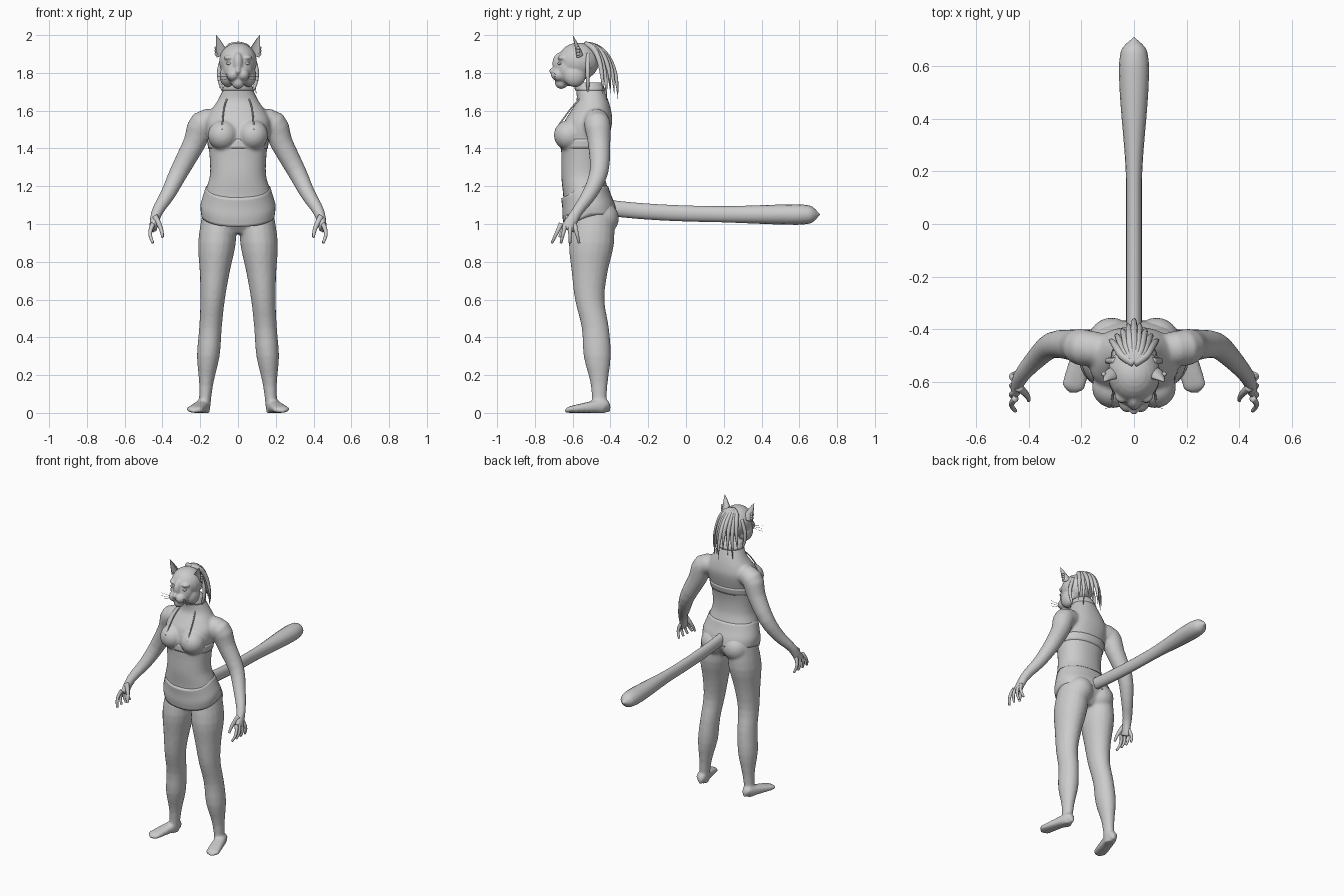
import bpy, bmesh, math
from math import sin, cos, sqrt, pi
from mathutils import Vector, Matrix

if "Cube" in bpy.data.objects:
    bpy.data.objects.remove(bpy.data.objects["Cube"], do_unlink=True)

grey = bpy.data.materials.new("plain grey")
grey.use_nodes = True
grey.diffuse_color = (0.6, 0.6, 0.6, 1)
grey.node_tree.nodes["Principled BSDF"].inputs["Base Color"].default_value = grey.diffuse_color

LEFT_AND_RIGHT = (1, -1)


def smooth_path(rows, steps):
    """Catmull-Rom interpolation through rows of equal length."""
    last = len(rows) - 1
    result = []
    for i in range(last):
        before, start, end, after = (rows[min(max(i + k, 0), last)] for k in (-1, 0, 1, 2))
        for step in range(steps):
            t = step / steps
            row = []
            for a, b, c, d in zip(before, start, end, after):
                slope, bend, twist = c - a, 2 * a - 5 * b + 4 * c - d, 3 * (b - c) + d - a
                row.append(b + t * (slope + t * (bend + t * twist)) / 2)
            result.append(row)
    result.append(list(rows[last]))
    return result


def sweep(rule, count=6):
    """Rows of a path given by a rule of t running from 0 to 1."""
    return [rule(j / (count - 1)) for j in range(count)]


def tube(bm, rows, side=1, level=False, sides=20, power=1.0, dip=0.0, grow=0.0, hollow=False):
    """Skin ellipses along rows of x, y, z, radius and an optional second radius."""
    rows = smooth_path(rows, 3)
    centres = [Vector(row[:3]) for row in rows]
    rings = []
    for i, (row, centre) in enumerate(zip(rows, centres)):
        along = (centres[min(i + 1, len(rows) - 1)] - centres[max(i - 1, 0)]).normalized()
        if level:
            along = Vector((0, 0, 1))
        reference = Vector((0, 0, 1)) if abs(along.x) > 0.9 else Vector((1, 0, 0))
        across = (reference - along * reference.dot(along)).normalized()
        depth = along.cross(across)
        ring = []
        for k in range(sides):
            angle = math.tau * k / sides
            c, s = (math.copysign(abs(q) ** power, q) for q in (cos(angle), sin(angle)))
            lowered = dip * max(0, -s)
            if hollow and s < 0:
                s *= -0.4
            point = centre + across * c * max(row[3] + grow, 0.001) + depth * s * max(row[-1] + grow, 0.001)
            ring.append(bm.verts.new((point.x * side, point.y, point.z - lowered)))
        rings.append(ring)
    for lower, upper in zip(rings, rings[1:]):
        for k in range(sides):
            following = (k + 1) % sides
            bm.faces.new((lower[k], lower[following], upper[following], upper[k]))
    bm.faces.new(rings[0])
    bm.faces.new(rings[-1])


def ball(bm, centre, radius, stretch=(1, 1, 1)):
    scale = [radius * factor for factor in stretch]
    matrix = Matrix.Translation(centre) @ Matrix.Diagonal((*scale, 1))
    bmesh.ops.create_uvsphere(bm, u_segments=20, v_segments=14, radius=1, matrix=matrix)


def ball_pair(bm, centre, radius, stretch=(1, 1, 1)):
    for side in LEFT_AND_RIGHT:
        ball(bm, (centre[0] * side, *centre[1:]), radius, stretch)


def finish(bm, name, voxel=0.0):
    """Make the object; with a voxel size its parts blend into one skin."""
    bmesh.ops.recalc_face_normals(bm, faces=bm.faces)
    for face in bm.faces:
        face.smooth = True
    mesh = bpy.data.meshes.new(name)
    bm.to_mesh(mesh)
    bm.free()
    mesh.materials.append(grey)
    part = bpy.data.objects.new(name, mesh)
    bpy.context.collection.objects.link(part)
    if voxel:
        blend = part.modifiers.new("blend", "REMESH")
        blend.mode = "VOXEL"
        blend.voxel_size = voxel
        blend.use_smooth_shade = True
        soften = part.modifiers.new("soften", "SMOOTH")
        soften.factor = 0.5
        soften.iterations = 5


# Torso cross-sections at equal heights from crotch to neck
half_widths = (.08, .19, .18, .15, .15, .16, .17, .11, .06)
fronts = (.57, .64, .65, .66, .66, .66, .64, .58, .59)
backs = (.43, .37, .4, .43, .43, .41, .39, .41, .45)
torso = smooth_path([(0, -(front + back) / 2, .95 + i / 10, width, (front - back) / 2)
                     for i, (width, front, back) in enumerate(zip(half_widths, fronts, backs))], 2)

# Leg cross-sections at equal heights from floor to hip
leg_radii = (.03, .037, .06, .06, .065, .08, .1, .09)
leg_depths = (.46, .46, .47, .48, .51, .51, .5, .49)
leg = [(.18 - .08 * i / 7, -depth, .15 * i, radius, radius * 1.2)
       for i, (radius, depth) in enumerate(zip(leg_radii, leg_depths))]


# Foot: its half height equals its centre height, so the sole is on the floor
def foot(t):
    rounding = sqrt(1 - abs(2 * t - 1) ** 6)
    height = (.042 - .028 * t) * rounding
    return .17 + .07 * t, -.4 - .25 * t, height, (.035 + .012 * t) * rounding, height


# Arm from inside the shoulder to the end of the palm
arm = [(.1, -.48, 1.55, .06), (.19, -.47, 1.53, .07), (.23, -.46, 1.43, .06), (.31, -.46, 1.28, .05),
       (.37, -.51, 1.16, .04), (.43, -.58, 1.06, .03), (.45, -.63, .97, .02, .04)]
arm = [(*row[:4], row[-1]) for row in arm]

body = bmesh.new()
tube(body, torso, level=True, sides=32, power=.9)
for side in LEFT_AND_RIGHT:
    tube(body, leg, side, level=True)
    tube(body, sweep(foot, 10), side, power=.75)
    tube(body, arm, side)
ball_pair(body, (.08, -.62, 1.47), .08)
ball_pair(body, (.085, -.445, 1.03), .09)
finish(body, "body", voxel=.009)

# Fingers and thumbs, gently curled
hands = bmesh.new()
for side in LEFT_AND_RIGHT:
    for i in range(4):
        base, lean = -.59 - .024 * i, .024 * (i - 1)
        tube(hands, sweep(lambda t: (.45 + .015 * sin(pi * t), base - lean * t, 1 - .1 * t, .013 - .006 * t)),
             side, sides=10)
    tube(hands, sweep(lambda t: (.44 - .04 * sin(pi * t / 2), -.62 - .05 * t, 1.04 - .11 * t, .017 - .01 * t)),
         side, sides=10)
finish(hands, "fingers")

# Feline head: skull, face, nose bridge, chin, nose, muzzle, cheeks and brows
head = bmesh.new()
ball(head, (0, -.57, 1.86), .1, (1, 1.1, 1))
ball(head, (0, -.62, 1.82), .09, (.9, .8, 1))
ball(head, (0, -.66, 1.85), .06, (.5, .8, 1))
ball(head, (0, -.66, 1.75), .035)
ball(head, (0, -.71, 1.81), .015)
ball_pair(head, (.026, -.67, 1.79), .035, (1, 1.3, 1))
ball_pair(head, (.055, -.59, 1.785), .06, (.7, 1, 1))
ball_pair(head, (.045, -.65, 1.88), .03, (1, 1, .5))
finish(head, "head", voxel=.006)

# Eyes
eyes = bmesh.new()
ball_pair(eyes, (.047, -.667, 1.85), .016, (1, .8, .5))
finish(eyes, "eyes")

# Ears: hollow pointed leaves, with beads along the outer edge
ears, beads = bmesh.new(), bmesh.new()
for side in LEFT_AND_RIGHT:
    tube(ears, sweep(lambda t: (.08 + .035 * t, -.58 - .02 * t, 1.89 + .11 * t, .036 * (1 - t) ** .8)),
         side, hollow=True)
for i in range(3):
    ball_pair(beads, (.115, -.57, 1.9 + .016 * i), .009)
finish(ears, "ears")
finish(beads, "ear_beads")

# Whiskers, fanning out from the muzzle
whiskers = bmesh.new()
for side in LEFT_AND_RIGHT:
    for fan in (-1, 0, 1):
        tube(whiskers, sweep(lambda t: (.04 + .07 * t, -.69 - .01 * t, 1.78 + .01 * fan * (1 + t), .001)),
             side, sides=5)
finish(whiskers, "whiskers")

# Hair: a knot, locks arching down behind, and one lock on each side of the neck
hair = bmesh.new()
ball(hair, (0, -.51, 1.92), .05, (1, 1, .7))
for i in range(-4, 5):
    reach = .17 - .02 * abs(i)
    fall = .29 - .03 * (i % 3)
    tube(hair, sweep(lambda t: (.024 * i * sqrt(t), -.53 + reach * sin(pi * t / 2), 1.95 - fall * t * t,
                                .016 * sqrt(1 - t * t))), sides=9)
for side in LEFT_AND_RIGHT:
    tube(hair, sweep(lambda t: (.07 + .03 * sin(pi * t), -.52, 1.9 - .22 * t, .013 * sqrt(1 - t * t))),
         side, sides=9)
finish(hair, "hair_locks")


# Tail, swelling to a rounded club
def tail_rule(t):
    swell = min(max((t - .5) / .4, 0), 1)
    swell *= swell * (3 - 2 * swell)
    dome = sqrt(1 - max(0, 10 * t - 9) ** 2) if t < 1 else 0
    return 0, -.44 + 1.15 * t, 1.05 + .04 * (1 - t) ** 4, (.03 + .027 * swell) * dome, (.042 + .012 * swell) * dome


tail = bmesh.new()
tube(tail, sweep(tail_rule, 30), sides=16)
finish(tail, "tail")

# Briefs, with a waistline that dips at the front
briefs = bmesh.new()
tube(briefs, torso[2:6], level=True, sides=32, power=.9, dip=.065, grow=.005)
finish(briefs, "briefs")

# Halter top: chest band and neck straps
halter = bmesh.new()
tube(halter, torso[9:11], level=True, sides=32, power=.9, grow=.004)
for side in LEFT_AND_RIGHT:
    tube(halter, [(.055, -.555, 1.67, .004), (.075, -.61, 1.61, .004), (.085, -.69, 1.5, .004)], side, sides=8)
finish(halter, "halter_top")

# Collar round the neck
collar = bmesh.new()
tube(collar, torso[15:17], level=True, sides=24, grow=.006)
finish(collar, "collar")
